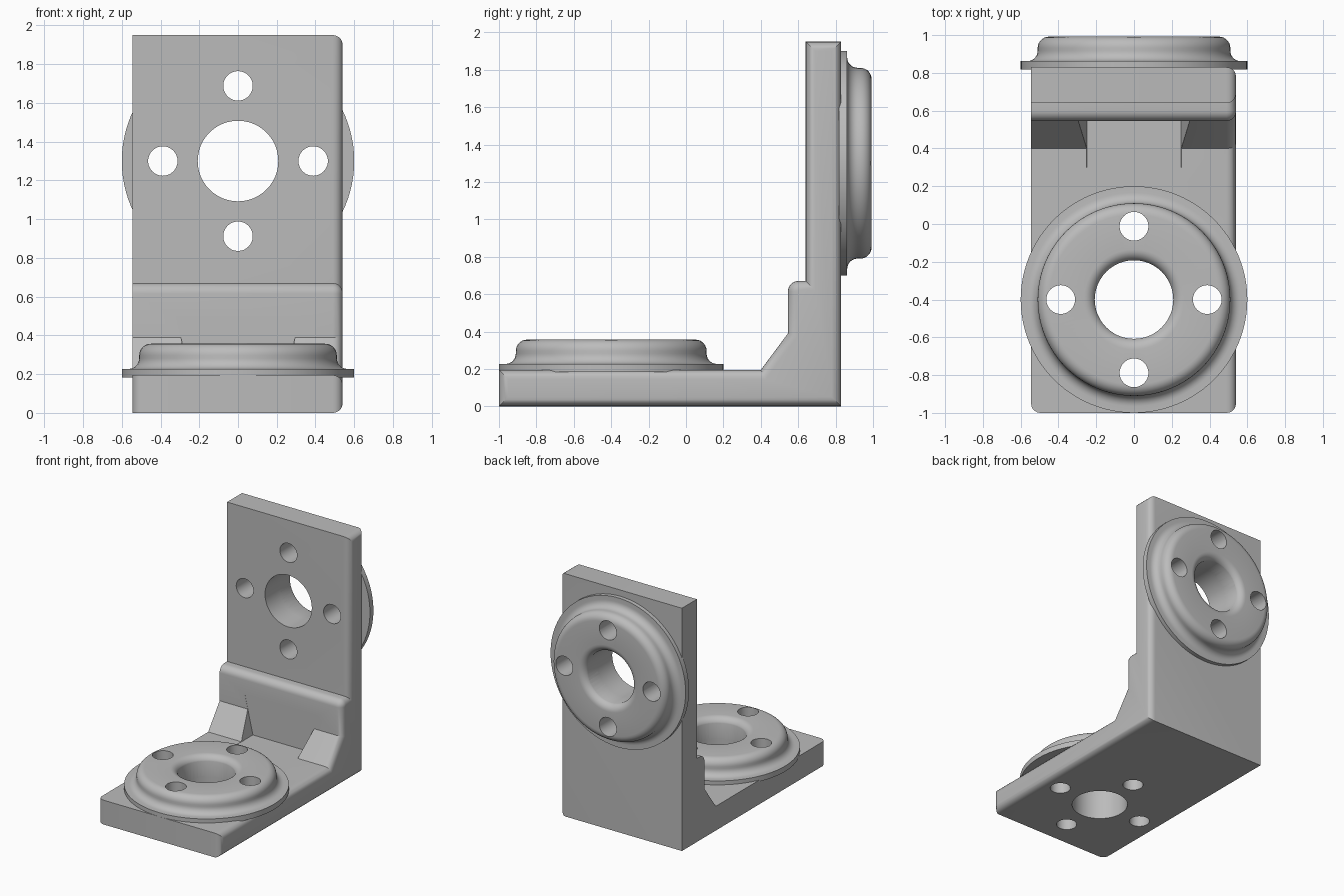
import bpy
import bmesh
from math import sin, cos, pi, radians
from mathutils import Matrix, Vector

cube = bpy.data.objects.get("Cube")
if cube:
    bpy.data.objects.remove(cube, do_unlink=True)

grey = bpy.data.materials.new("matte_grey")
grey.use_nodes = True
GREY = (0.5, 0.5, 0.5, 1)
grey.diffuse_color = GREY
grey.node_tree.nodes["Principled BSDF"].inputs["Base Color"].default_value = GREY

LEFT, RIGHT = -0.545, 0.54
# Placement of the two mounting faces: base (facing up) and upright (facing back)
BASE = Matrix.Translation((0, -0.4, 0.195))
UPRIGHT = Matrix.Translation((0, 0.83, 1.3)) @ Matrix.Rotation(radians(-90), 4, 'X')


def to_object(name, bm):
    bmesh.ops.recalc_face_normals(bm, faces=bm.faces)
    mesh = bpy.data.meshes.new(name)
    bm.to_mesh(mesh)
    bm.free()
    mesh.materials.append(grey)
    obj = bpy.data.objects.new(name, mesh)
    bpy.context.collection.objects.link(obj)
    return obj


def activate(obj):
    bpy.ops.object.select_all(action='DESELECT')
    obj.select_set(True)
    bpy.context.view_layer.objects.active = obj


def cut(obj, cutter):
    activate(obj)
    mod = obj.modifiers.new("cut", 'BOOLEAN')
    mod.operation = 'DIFFERENCE'
    mod.solver = 'EXACT'
    mod.object = cutter
    bpy.ops.object.modifier_apply(modifier=mod.name)


def arc(cx, cy, r, start, end, n=7):
    angles = [radians(start + (end - start) * i / n) for i in range(n + 1)]
    return [(cx + r * cos(a), cy + r * sin(a)) for a in angles]


def extrude_profile(points, x0, x1):
    bm = bmesh.new()
    face = bm.faces.new([bm.verts.new((x0, y, z)) for y, z in points])
    geom = bmesh.ops.extrude_face_region(bm, geom=[face])["geom"]
    verts = [g for g in geom if isinstance(g, bmesh.types.BMVert)]
    bmesh.ops.translate(bm, vec=(x1 - x0, 0, 0), verts=verts)
    bmesh.ops.recalc_face_normals(bm, faces=bm.faces)
    return bm


def make_bracket():
    step = arc(0.6, 0.615, 0.055, 90, 180)
    profile = [(-1, 0), (0.83, 0), (0.83, 1.95), (0.64, 1.95), (0.64, 0.67),
               *step, (0.545, 0.39), (0.40, 0.195), (-1, 0.195)]
    bm = extrude_profile(profile, LEFT, RIGHT)

    # Round the whole right rim and the front left upright edge
    def rounded(e):
        a, b = (v.co for v in e.verts)
        rim = a.x > 0 and b.x > 0
        corner = a.x < 0 and b.x < 0 and a.y < -0.99 and b.y < -0.99
        return rim or corner
    bmesh.ops.bevel(bm, geom=[e for e in bm.edges if rounded(e)], offset=0.05,
                    segments=5, profile=0.5, affect='EDGES', clamp_overlap=False)
    return to_object("angle_bracket", bm)


def make_pocket():
    # Tapered recess leaving one gusset on each side
    bm = bmesh.new()
    bmesh.ops.create_cube(bm, size=1)
    for v in bm.verts:
        top = v.co.z > 0
        v.co = Vector(((0.32 if top else 0.25) * (1 if v.co.x > 0 else -1),
                       0.546 if v.co.y > 0 else 0.3,
                       0.5 if top else 0.194))
    return to_object("pocket_cutter", bm)


def make_drill(place):
    # Centre bore and four bolt holes
    bm = bmesh.new()
    holes = [(0, 0, 0.208)] + [(0.388 * cos(k * pi / 2), 0.388 * sin(k * pi / 2), 0.076)
                               for k in range(4)]
    for x, y, r in holes:
        bmesh.ops.create_cone(bm, cap_ends=True, segments=48, radius1=r, radius2=r,
                              depth=1, matrix=place @ Matrix.Translation((x, y, 0)))
    return to_object("hole_cutter", bm)


def make_flange(name, place):
    # Revolved section: thin rim, concave sweep, rounded boss, flared bore
    section = [(0.15, -0.012), (0.6, -0.012), (0.6, 0.032)]
    section += arc(0.565, 0.087, 0.055, 270, 180)
    section += arc(0.45, 0.102, 0.06, 0, 90)
    section += arc(0.265, 0.102, 0.06, 90, 180)
    section += [(0.205, 0.0), (0.15, 0.0)]
    bm = bmesh.new()
    verts = [bm.verts.new((r, 0, h)) for r, h in section]
    loop = [bm.edges.new((verts[i - 1], verts[i])) for i in range(len(verts))]
    bmesh.ops.spin(bm, geom=verts + loop, cent=(0, 0, 0), axis=(0, 0, 1),
                   angle=2 * pi, steps=96, use_merge=True)
    bmesh.ops.remove_doubles(bm, verts=bm.verts, dist=0.0001)
    bmesh.ops.recalc_face_normals(bm, faces=bm.faces)
    bmesh.ops.transform(bm, matrix=place, verts=bm.verts)
    return to_object(name, bm)


bracket = make_bracket()
parts = [bracket]
cutters = [make_pocket()]
cut(bracket, cutters[0])

for flange_name, placement in (("base_flange", BASE), ("upright_flange", UPRIGHT)):
    flange = make_flange(flange_name, placement)
    drill = make_drill(placement)
    cut(bracket, drill)
    cut(flange, drill)
    parts.append(flange)
    cutters.append(drill)

for cutter in cutters:
    bpy.data.objects.remove(cutter, do_unlink=True)

for part in parts:
    activate(part)
    bpy.ops.object.shade_smooth_by_angle(angle=radians(32))
